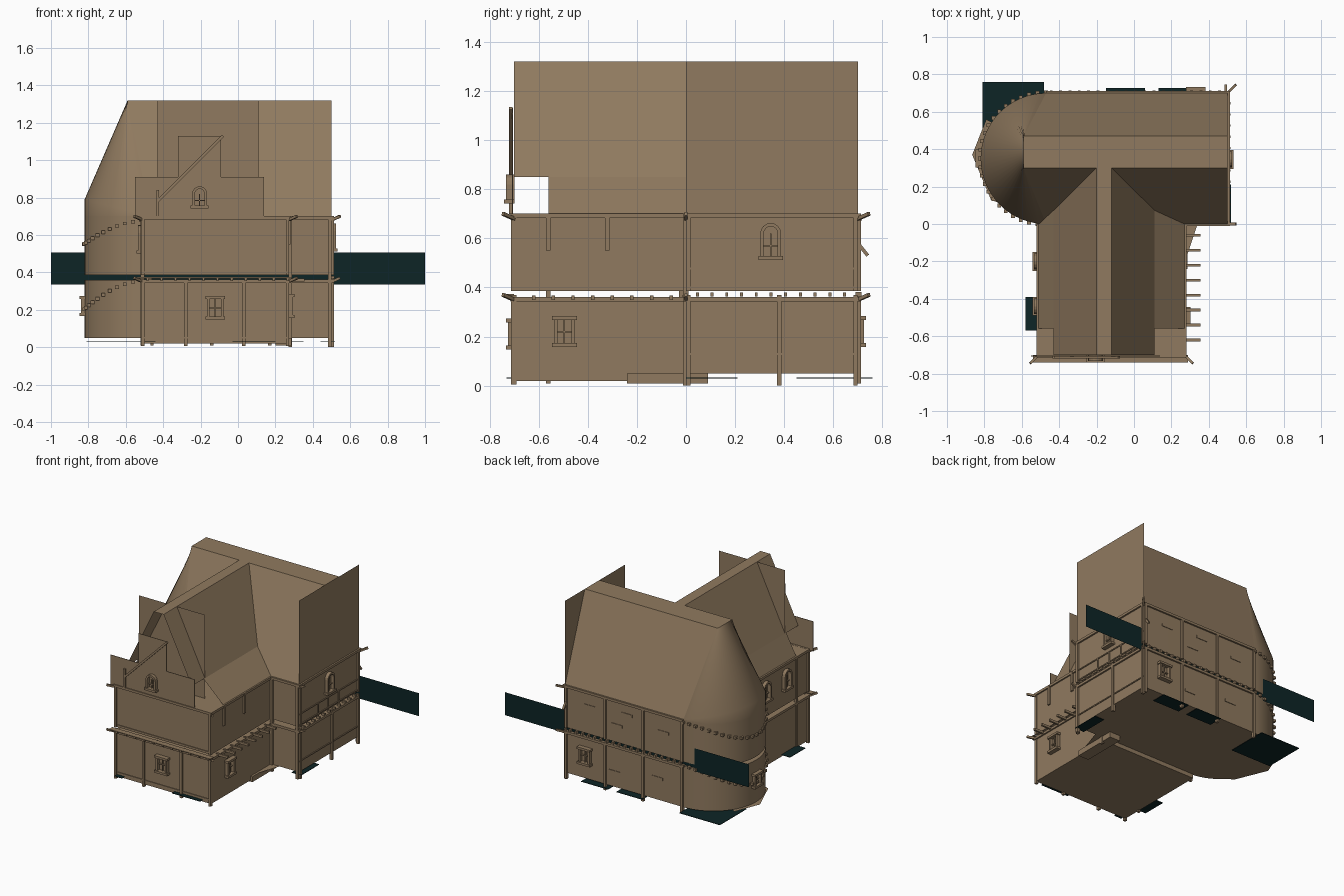
import bpy, bmesh, math
from mathutils import Matrix, Vector

def material(name, rgb):
    m = bpy.data.materials.new(name)
    m.diffuse_color = (*rgb, 1)
    return m

BROWN = material("timber_brown", (0.28, 0.195, 0.115))
TEAL = material("dark_teal", (0.004, 0.018, 0.019))

def mesh(name, verts, faces, mat=BROWN):
    me = bpy.data.meshes.new(name)
    me.from_pydata(verts, [], faces)
    me.materials.append(mat)
    ob = bpy.data.objects.new(name, me)
    bpy.context.collection.objects.link(ob)
    return ob

def boxes(name, items, mat=BROWN):
    """One object from many (x0,x1,y0,y1,z0,z1) boxes."""
    v, f = [], []
    for x0, x1, y0, y1, z0, z1 in items:
        n = len(v)
        v += [(x, y, z) for z in (z0, z1) for x, y in ((x0, y0), (x1, y0), (x1, y1), (x0, y1))]
        f += [[n + i for i in q] for q in ((3, 2, 1, 0), (4, 5, 6, 7), (0, 1, 5, 4),
                                          (1, 2, 6, 5), (2, 3, 7, 6), (3, 0, 4, 7))]
    return mesh(name, v, f, mat)

def prism(name, outline, z0, z1):
    n = len(outline)
    v = [(x, y, z) for z in (z0, z1) for x, y in outline]
    f = [list(range(n))[::-1], list(range(n, 2 * n))]
    f += [(i, (i + 1) % n, n + (i + 1) % n, n + i) for i in range(n)]
    return mesh(name, v, f)

def smooth(ob, deg=30):
    bpy.ops.object.select_all(action='DESELECT')
    bpy.context.view_layer.objects.active = ob
    ob.select_set(True)
    bpy.ops.object.shade_smooth_by_angle(angle=math.radians(deg))

def beam(name, a, b, w):
    a, b = Vector(a), Vector(b)
    ob = boxes(name, [(-w / 2, w / 2, -w / 2, w / 2, 0, (b - a).length)])
    ob.matrix_world = Matrix.Translation(a) @ (b - a).to_track_quat('Z', 'Y').to_matrix().to_4x4()
    return ob

# ---------- walls: back wing with a round end, front wing ----------
CX, CY, R, N = -0.47, 0.35, 0.35, 32
def arc(r):
    return [(CX + r * math.cos(t), CY + r * math.sin(t))
            for t in (math.pi / 2 + math.pi * i / N for i in range(N + 1))]
back_plan = [(0.5, 0.0), (0.5, 0.7)] + arc(R)
smooth(prism("back_wing_ground_floor", back_plan, 0.05, 0.36))
smooth(prism("back_wing_upper_floor", back_plan, 0.385, 0.70))
boxes("front_wing_ground_floor", [(-0.51, 0.27, -0.7, 0.01, 0.02, 0.36)])
boxes("front_wing_upper_floor", [(-0.51, 0.27, -0.7, 0.01, 0.385, 0.70)])

# ---------- back wing roof with half cone ----------
ridge = [(0.5, 0.47, 1.32), (-0.59, 0.47, 1.32), (-0.59, 0.30, 1.32), (0.5, 0.30, 1.32)]
v = [(0.5, 0.7, 0.7), (CX, 0.7, 0.7), (CX, 0.0, 0.7), (0.5, 0.0, 0.7)] + ridge
mesh("back_wing_roof", v, [(0, 4, 5, 1), (2, 6, 7, 3), (4, 7, 6, 5)])
pts = arc(R)
eave = [0.7 + 0.09 * math.sin(math.pi * i / N) for i in range(N + 1)]
low = [(x, y, 0.69) for x, y in pts]
mid = [(x, y, z) for (x, y), z in zip(pts, eave)]
top = [(-0.59, 0.385 + 0.085 * math.cos(math.pi * i / N), 1.32) for i in range(N + 1)]
n = N + 1
smooth(mesh("round_end_roof", low + mid + top,
            [(k + i, k + i + 1, k + n + i + 1, k + n + i) for k in (0, n) for i in range(N)]))

# ---------- front wing roof, valley ends meet the back slope ----------
prof = [(-0.51, 0.70, 0.0, -0.56), (-0.43, 0.85, 0.073, -0.56), (-0.43, 0.85, 0.073, -0.7),
        (-0.20, 1.32, 0.30, -0.7), (-0.12, 1.32, 0.30, -0.7), (0.11, 0.85, 0.073, -0.7),
        (0.11, 0.85, 0.073, -0.56), (0.27, 0.70, 0.0, -0.56)]
v = [(x, y0, z) for x, z, y1, y0 in prof] + [(x, y1, z) for x, z, y1, y0 in prof]
mesh("front_wing_roof", v, [(i, i + 1, i + 9, i + 8) for i in (0, 2, 3, 4, 6)])

# ---------- flat gable sheets ----------
mesh("right_gable_sheet", [(0.5, 0, 0.7), (0.5, 0.7, 0.7), (0.5, 0.7, 1.32), (0.5, 0, 1.32)], [(0, 1, 2, 3)])
mesh("inner_front_gable_sheet", [(-0.43, -0.545, 0.7), (0.11, -0.545, 0.7),
                                 (0.11, -0.545, 1.32), (-0.43, -0.545, 1.32)], [(0, 1, 2, 3)])
boxes("front_gable_boards", [(-0.55, 0.14, -0.708, -0.704, 0.69, 0.91),
                             (-0.32, -0.09, -0.708, -0.704, 0.91, 1.13)])
beam("gable_brace", (-0.43, -0.713, 0.78), (-0.08, -0.713, 1.13), 0.014)
beam("gable_post", (-0.43, -0.713, 0.70), (-0.43, -0.713, 0.84), 0.014)

# ---------- long dark sheet through the rear wall, ground sheets ----------
mesh("long_dark_sheet", [(-1, 0.69, 0.335), (1, 0.69, 0.335), (1, 0.69, 0.505), (-1, 0.69, 0.505)],
     [(0, 1, 2, 3)], TEAL)
boxes("dark_ground_patches", [(x0, x1, y0, y1, 0.03, 0.034) for x0, x1, y0, y1 in (
    (-0.81, -0.48, 0.45, 0.76), (-0.15, 0.06, 0.62, 0.728), (0.13, 0.35, 0.62, 0.728),
    (0.44, 0.518, 0.0, 0.21), (-0.58, -0.48, -0.57, -0.39), (-0.03, 0.20, -0.73, -0.64),
    (-0.5, -0.44, -0.73, -0.68))], TEAL)
mesh("ground_skirt", [(x, y, 0.05) for x, y in ((-0.865, 0.37), (-0.765, 0.13), (-0.5, 0.02),
                                               (-0.47, 0.4), (-0.79, 0.56))], [(0, 1, 2, 3, 4)])
mesh("corner_skirt", [(0.34, 0, 0.05), (0.26, 0, 0.05), (0.26, -0.24, 0.05)], [(0, 1, 2)])
boxes("door_sill", [(0.2, 0.285, -0.24, 0.09, 0.01, 0.05)])

# ---------- posts and horizontal timbers ----------
w, d = 0.009, 0.012
posts = []
for x in (-0.51, -0.28, 0.03, 0.265):
    posts.append((x - w, x + w, -0.7 - d, -0.69, 0.005, 0.36))
for x in (0.28, 0.49):
    posts.append((x - w, x + w, -d, 0.01, 0.0, 0.70))
for y in (0.01, 0.38, 0.69):
    posts.append((0.49, 0.5 + d, y - w, y + w, 0.0, 0.37))
for x in (-0.46, -0.14, 0.17, 0.49):
    posts += [(x - w, x + w, 0.69, 0.7 + d, 0.01, 0.36), (x - w, x + w, 0.69, 0.7 + d, 0.385, 0.7)]
for y in (0.01, 0.69):
    posts.append((0.49, 0.5 + d, y - w, y + w, 0.385, 0.70))
for y in (0.22, 0.34, 0.46):
    posts.append((0.49, 0.506, y - 0.005, y + 0.005, 0.385, 0.48))
for y in (-0.56, -0.32):
    posts.append((0.26, 0.282, y - w, y + w, 0.55, 0.70))
for x in (-0.51, 0.265):
    posts.append((x - w, x + w, -0.7 - d, -0.69, 0.385, 0.70))
for y in (-0.56, -0.02):
    posts.append((-0.52, -0.5, y - w, y + w, 0.01, 0.70))
boxes("wall_posts", posts)
rails = []
for z in (0.352, 0.692):
    rails += [(-0.52, 0.28, -0.714, -0.69, z - w, z + w), (0.26, 0.28, -0.7, 0, z - w, z + w),
              (-0.522, -0.5, -0.7, 0, z - w, z + w), (0.28, 0.512, -0.012, 0.01, z - w, z + w),
              (0.49, 0.512, 0, 0.71, z - w, z + w), (CX, 0.512, 0.69, 0.712, z - w, z + w)]
rails += [(0.49, 0.506, 0, 0.7, z - 0.004, z + 0.004) for z in (0.40, 0.478, 0.13)]
rails += [(-0.5, 0.26, -0.705, -0.69, z - 0.004, z + 0.004) for z in (0.05, 0.40)]
boxes("horizontal_timbers", rails)

# ---------- joist ends between the floors ----------
joists = [(0.26, 0.355, -0.7 + 0.08 * i - 0.007, -0.7 + 0.08 * i + 0.007, 0.35, 0.367) for i in range(1, 9)]
joists += [(-0.49 + 0.075 * i, -0.478 + 0.075 * i, -0.735, -0.69, 0.355, 0.37) for i in range(11)]
joists += [(-0.45 + 0.05 * i, -0.435 + 0.05 * i, 0.69, 0.714, 0.363, 0.382) for i in range(19)]
joists += [(0.49, 0.515, 0.04 + 0.06 * i, 0.052 + 0.06 * i, 0.363, 0.38) for i in range(11)]
boxes("joist_ends", joists)
boxes("front_jetty_planks", [(-0.54, 0.29, -0.74, -0.70, 0.368, 0.374)])
for x, y, dx, dy in ((0.27, -0.7, 1, -1), (-0.51, -0.7, -1, -1), (0.5, 0.7, 1, 1), (0.5, 0, 1, 0)):
    for z in (0.36, 0.69):
        beam("corner_joist", (x, y, z - 0.01), (x + 0.045 * dx, y + 0.045 * dy, z + 0.01), 0.014)
beam("corner_brace", (0.49, 0.7, 0.58), (0.49, 0.74, 0.53), 0.014)

# dotted joist rows climbing round the curved end
blocks = []
for i in range(25):
    t = math.pi / 2 + math.pi * i / 24
    x, y, drop = CX + 0.355 * math.cos(t), CY + 0.355 * math.sin(t), abs(math.cos(t)) ** 2
    for z, k in ((0.36, 0.16), (0.68, 0.13)):
        zz = z - k * drop
        blocks.append((x - 0.01, x + 0.01, y - 0.01, y + 0.01, zz - 0.009, zz + 0.009))
boxes("round_end_joist_ends", blocks)

# ---------- framed windows ----------
def window(name, pos, angle, wd, ht, arched=False):
    h, k, o = wd / 2, ht / 2, 0.025
    items = [(-h, -h + 0.014, -o, 0.01, -k, k), (h - 0.014, h, -o, 0.01, -k, k),
             (-h - 0.008, h + 0.008, -o - 0.008, 0.01, -k - 0.008, -k + 0.008),
             (-0.003, 0.003, -0.012, 0.01, -k, k), (-h, h, -0.012, 0.01, -0.003, 0.003)]
    if not arched:
        items.append((-h - 0.008, h + 0.008, -o - 0.008, 0.01, k - 0.008, k + 0.008))
    M = Matrix.Translation(pos) @ Matrix.Rotation(math.radians(angle), 4, 'Z')
    boxes(name, items).matrix_world = M
    if arched:
        v, f, s = [], [], 8
        for i in range(s + 1):
            c, q = math.cos(math.pi * i / s), math.sin(math.pi * i / s)
            v += [(r * c, y, k + r * q) for r, y in ((h, 0.01), (h, -o), (h - 0.014, -o), (h - 0.014, 0.01))]
            if i:
                a, b = 4 * i - 4, 4 * i
                f += [(a + j, a + j + 1, b + j + 1, b + j) for j in range(3)]
        mesh(name + "_arch", v, f).matrix_world = M

window("front_ground_window", (-0.122, -0.7, 0.21), 0, 0.09, 0.11)
window("gable_window", (-0.205, -0.708, 0.785), 0, 0.08, 0.07, True)
window("side_ground_window", (0.27, -0.495, 0.22), 90, 0.085, 0.11)
window("right_upper_window", (0.5, 0.345, 0.57), 90, 0.085, 0.10, True)
window("rear_ground_window", (0.33, 0.7, 0.22), 180, 0.09, 0.11)
for y in (-0.20, -0.44):
    window("left_upper_window", (-0.51, y, 0.56), -90, 0.085, 0.10, True)
window("round_end_window", (-0.815, 0.35, 0.22), -90, 0.08, 0.09)

# ---------- small plank ends on the rear wall ----------
boxes("rear_wall_planks", [(x, x + 0.09, 0.695, 0.704, z, z + 0.02) for x, z in (
    (-0.35, 0.55), (-0.05, 0.60), (0.03, 0.5), (0.25, 0.58), (-0.3, 0.2), (0.05, 0.15))])
